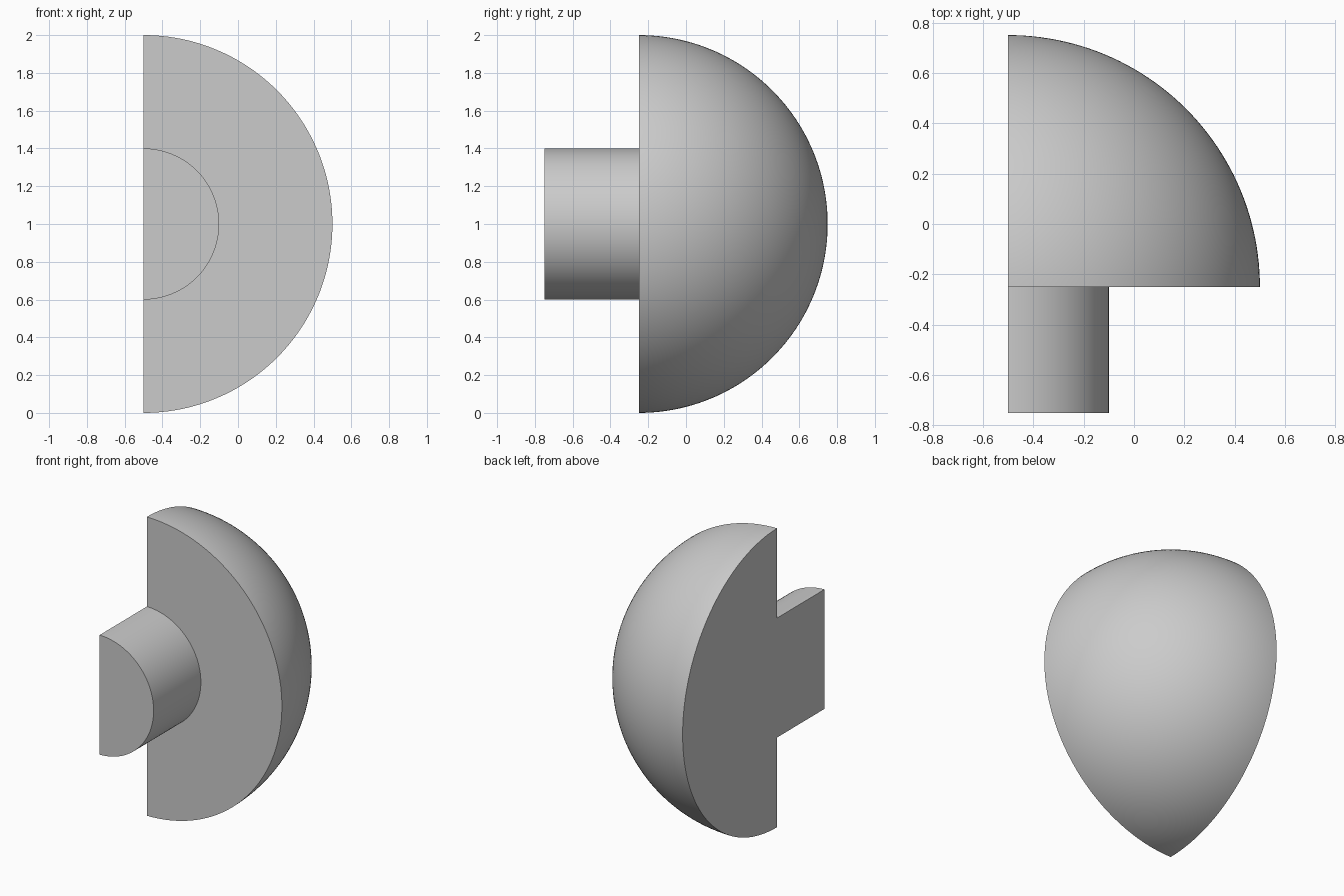
import bpy, bmesh
from math import sin, cos, pi, radians
from mathutils import Vector

cube = bpy.data.objects.get("Cube")
if cube:
    bpy.data.objects.remove(cube, do_unlink=True)

# Plain grey material
grey = bpy.data.materials.new("grey")
grey.use_nodes = True
colour = (0.6, 0.6, 0.6, 1)
grey.diffuse_color = colour
grey.node_tree.nodes["Principled BSDF"].inputs["Base Color"].default_value = colour

CUT_X, RIM_Y, STEM_Y = -0.5, -0.25, -0.75
DOME_R, STEM_R, STEPS = 1.0, 0.4, 48

# Profile as (radius, y): stem end, stem side, flat rim, quarter-round dome
profile = [(0, STEM_Y), (STEM_R, STEM_Y), (STEM_R, RIM_Y)]
for i in range(STEPS + 1):
    a = i / STEPS * pi / 2
    profile.append((DOME_R * cos(a), RIM_Y + DOME_R * sin(a)))

# Half turn about the y axis, running from the top round +x to the bottom
bm = bmesh.new()
verts = [bm.verts.new((CUT_X, y, 1 + r)) for r, y in profile]
edges = [bm.edges.new(pair) for pair in zip(verts, verts[1:])]
bmesh.ops.spin(bm, geom=verts + edges, cent=(CUT_X, 0, 1), axis=(0, 1, 0),
               angle=pi, steps=2 * STEPS)
bmesh.ops.remove_doubles(bm, verts=bm.verts, dist=1e-5)

# Flat cut face closes the open side
rim = [e for e in bm.edges if e.is_boundary]
bmesh.ops.holes_fill(bm, edges=rim, sides=0)
bmesh.ops.recalc_face_normals(bm, faces=bm.faces)

mesh = bpy.data.meshes.new("half_dome_with_stem")
bm.to_mesh(mesh)
bm.free()
mesh.materials.append(grey)
body = bpy.data.objects.new("half_dome_with_stem", mesh)
bpy.context.collection.objects.link(body)

# Smooth round surfaces, sharp rims
bpy.ops.object.select_all(action='DESELECT')
body.select_set(True)
bpy.context.view_layer.objects.active = body
bpy.ops.object.shade_smooth_by_angle(angle=radians(30))
